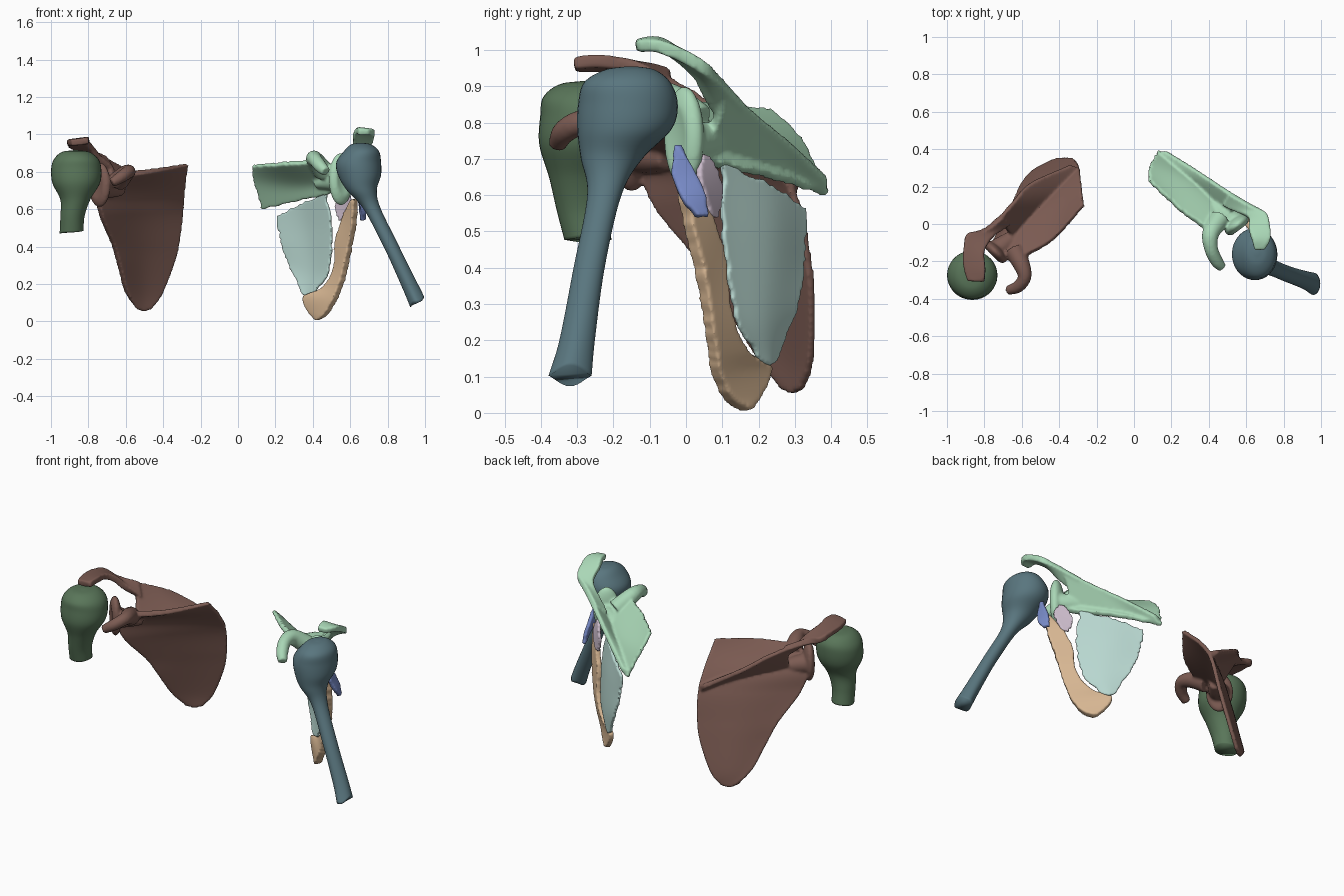
import bpy, bmesh, math, random
from mathutils import Vector as V

random.seed(4)


def spline(pts, n):
    """Catmull-Rom resampling of a short list of vectors."""
    p = [pts[0] * 2 - pts[1]] + list(pts) + [pts[-1] * 2 - pts[-2]]
    out = []
    for i in range(n):
        s = i / (n - 1) * (len(pts) - 1)
        k = min(int(s), len(pts) - 2)
        t = s - k
        a, b, c, d = p[k:k + 4]
        out.append(0.5 * (2 * b + (c - a) * t + (2 * a - 5 * b + 4 * c - d) * t ** 2
                          + (3 * b - a - 3 * c + d) * t ** 3))
    return out


def plate(bm, rows, t0=.012, t1=.012, jag=0, nu=22, nv=30):
    """Curved closed sheet; half thickness runs from t0 (first column) to t1."""
    across = [spline([V(p) for p in r], nu) for r in rows]
    cols = [spline([r[i] for r in across], nv) for i in range(nu)]
    top, bot = [], []
    for i in range(nu):
        a, b = [], []
        for j in range(nv):
            du = cols[min(i + 1, nu - 1)][j] - cols[max(i - 1, 0)][j]
            dv = cols[i][min(j + 1, nv - 1)] - cols[i][max(j - 1, 0)]
            n = du.cross(dv).normalized()
            p = cols[i][j].copy()
            if jag and (i in (0, nu - 1) or j in (0, nv - 1)):
                p += (du.normalized() + dv.normalized()) * random.uniform(-jag, jag)
            h = t0 + (t1 - t0) * i / (nu - 1)
            a.append(bm.verts.new(p + n * h))
            b.append(bm.verts.new(p - n * h))
        top.append(a)
        bot.append(b)
    for g in (top, bot):
        for i in range(nu - 1):
            for j in range(nv - 1):
                bm.faces.new((g[i][j], g[i + 1][j], g[i + 1][j + 1], g[i][j + 1]))
    rim = [(i, 0) for i in range(nu)] + [(nu - 1, j) for j in range(1, nv)] \
        + [(i, nv - 1) for i in range(nu - 2, -1, -1)] + [(0, j) for j in range(nv - 2, 0, -1)]
    for (i, j), (k, l) in zip(rim, rim[1:] + rim[:1]):
        bm.faces.new((top[i][j], top[k][l], bot[k][l], bot[i][j]))


def skin(bm, rings):
    for r, s in zip(rings, rings[1:]):
        for i in range(len(r)):
            k = (i + 1) % len(r)
            bm.faces.new((r[i], r[k], s[k], s[i]))
    bm.faces.new(rings[0])
    bm.faces.new(rings[-1][::-1])


def tube(bm, pts, seg=20):
    """Round rod through (x, y, z, radius) points."""
    c = spline([V(p[:3]) for p in pts], 20)
    r = spline([V((p[3], 0, 0)) for p in pts], 20)
    rings = []
    for i in range(20):
        t = (c[min(i + 1, 19)] - c[max(i - 1, 0)]).normalized()
        u = t.cross(V((.3, .1, 1))).normalized()
        w = t.cross(u)
        rings.append([bm.verts.new(c[i] + (u * math.cos(a) + w * math.sin(a)) * r[i].x)
                      for a in (math.tau * k / seg for k in range(seg))])
    skin(bm, rings)


def level_rings(bm, data, tilt=0, seg=36):
    """Long bone from horizontal oval sections (x, y, z, rx, ry)."""
    c = spline([V(d[:3]) for d in data], 60)
    r = spline([V((d[3], d[4], 0)) for d in data], 60)
    rings = []
    for j, (p, q) in enumerate(zip(c, r)):
        f = tilt * max(0, 1 - j / 12)
        rings.append([bm.verts.new(p + V((q.x * math.cos(a), q.y * math.sin(a),
                                          f * (math.cos(a) + .35 * math.cos(3 * a)))))
                      for a in (math.tau * k / seg for k in range(seg))])
    skin(bm, rings)


def socket(bm, centre, normal, size):
    """Oval joint cup: size = (depth, width, height) radii."""
    n = V((normal[0], normal[1], 0)).normalized()
    t = V((-n.y, n.x, 0))
    res = bmesh.ops.create_uvsphere(bm, u_segments=28, v_segments=18, radius=1)
    for v in res['verts']:
        a, b, h = v.co
        a = min(a, .55 + .5 * (b * b + h * h)) if a > 0 else a
        v.co = V(centre) + n * a * size[0] + t * b * size[1] + V((0, 0, h * size[2]))


def finish(name, bm, color, voxel=.008, smooth=4):
    bmesh.ops.recalc_face_normals(bm, faces=bm.faces)
    me = bpy.data.meshes.new(name)
    bm.to_mesh(me)
    bm.free()
    ob = bpy.data.objects.new(name, me)
    bpy.context.collection.objects.link(ob)
    m = bpy.data.materials.new(name + "_color")
    m.diffuse_color = (*color, 1)
    me.materials.append(m)
    for f in me.polygons:
        f.use_smooth = True
    if voxel:
        r = ob.modifiers.new("Fuse", 'REMESH')
        r.mode = 'VOXEL'
        r.voxel_size = voxel
        r.use_smooth_shade = True
    s = ob.modifiers.new("Soften", 'SMOOTH')
    s.factor, s.iterations = .5, smooth


# Intact scapula: blade, spine, acromion, coracoid, socket
bm = bmesh.new()
plate(bm, [[(-.58, -.17, .79), (-.43, -.08, .81), (-.27, .10, .84)],
           [(-.74, -.13, .70), (-.51, .07, .70), (-.285, .23, .71)],
           [(-.735, -.08, .57), (-.525, .13, .58), (-.295, .305, .59)],
           [(-.67, .05, .41), (-.51, .20, .42), (-.315, .34, .42)],
           [(-.64, .11, .31), (-.51, .235, .31), (-.345, .35, .30)],
           [(-.60, .20, .16), (-.51, .28, .15), (-.41, .345, .14)],
           [(-.55, .27, .075), (-.51, .295, .055), (-.465, .32, .065)]], .018, .011, nv=44)
plate(bm, [[(-.66, -.06, .72), (-.72, .03, .875)], [(-.53, .09, .70), (-.64, .125, .83)],
           [(-.41, .19, .66), (-.55, .22, .765)], [(-.30, .30, .61), (-.34, .315, .64)]], .02, .012)
plate(bm, [[(-.89, -.305, .955), (-.80, -.31, .965)], [(-.912, -.22, .955), (-.795, -.24, .97)],
           [(-.91, -.12, .95), (-.80, -.15, .955)], [(-.89, -.05, .935), (-.77, -.09, .92)],
           [(-.80, -.03, .91), (-.73, -.05, .86)], [(-.71, .04, .875), (-.67, 0, .80)]], .018, .018)
tube(bm, [(-.64, -.14, .75, .055), (-.60, -.22, .79, .045), (-.585, -.285, .80, .036),
          (-.62, -.335, .775, .033), (-.675, -.355, .74, .025)])
tube(bm, [(-.62, -.05, .70, .03), (-.68, -.10, .71, .05), (-.74, -.145, .72, .06)])
socket(bm, (-.74, -.15, .73), (-.7, -.7), (.035, .075, .12))
finish("intact_scapula", bm, (.20, .105, .085))

# Short humeral head beside the intact scapula
bm = bmesh.new()
level_rings(bm, [(-.89, -.27, .475, .064, .065), (-.885, -.285, .56, .065, .072),
                 (-.87, -.29, .65, .08, .088), (-.865, -.28, .74, .128, .125),
                 (-.865, -.272, .82, .134, .13), (-.865, -.272, .87, .117, .122),
                 (-.868, -.27, .905, .075, .08), (-.868, -.27, .915, .012, .012)], .006)
finish("short_humeral_head", bm, (.10, .18, .10), None, 2)

# Fractured scapula, upper fragment
bm = bmesh.new()
plate(bm, [[(.40, -.04, .86), (.24, .08, .845), (.075, .235, .835)],
           [(.52, .01, .76), (.31, .19, .74), (.09, .32, .74)],
           [(.52, .05, .69), (.32, .25, .645), (.128, .39, .60)]], .018, .011, .006)
plate(bm, [[(.50, .06, .75), (.60, .11, .90)], [(.36, .20, .71), (.47, .195, .82)],
           [(.24, .29, .67), (.33, .29, .74)], [(.13, .385, .615), (.17, .39, .645)]], .02, .013)
plate(bm, [[(.70, -.135, 1.01), (.645, -.14, 1.012)], [(.728, -.08, 1.01), (.63, -.08, 1.022)],
           [(.725, 0, .98), (.615, -.03, .99)], [(.705, .06, .945), (.615, .03, .935)],
           [(.63, .10, .915), (.56, .06, .86)], [(.52, .16, .85), (.48, .10, .79)]], .018, .018)
tube(bm, [(.46, .03, .80, .055), (.41, -.05, .865, .046), (.412, -.13, .865, .037),
          (.44, -.195, .83, .034), (.47, -.232, .80, .026)])
tube(bm, [(.42, .10, .74, .03), (.49, .05, .75, .05), (.55, 0, .75, .06)])
socket(bm, (.55, -.005, .76), (.6, -.8), (.04, .075, .14))
finish("upper_scapula_fragment", bm, (.40, .68, .47))

# Fractured scapula, blade fragment
bm = bmesh.new()
plate(bm, [[(.47, .10, .69), (.34, .23, .63), (.205, .33, .565)],
           [(.50, .105, .48), (.37, .23, .47), (.23, .322, .43)],
           [(.485, .135, .27), (.40, .22, .27), (.275, .305, .30)],
           [(.40, .205, .14), (.375, .228, .135), (.345, .245, .145)]], .008, .009, .007)
finish("blade_fragment", bm, (.48, .68, .63), .006, 3)

# Fractured scapula, lateral border and inferior tip
bm = bmesh.new()
plate(bm, [[(.632, -.02, .655), (.602, .0, .65)], [(.622, .005, .52), (.56, .065, .55)],
           [(.60, .035, .40), (.525, .10, .43)], [(.575, .055, .28), (.515, .12, .28)],
           [(.545, .07, .18), (.45, .165, .175)], [(.51, .085, .10), (.352, .23, .13)],
           [(.47, .12, .035), (.375, .21, .06)], [(.435, .16, .008), (.415, .18, .008)]],
      .022, .014, .003, 14, 50)
finish("lateral_border_fragment", bm, (.68, .47, .29), .007)

# Two small loose fragments
bm = bmesh.new()
plate(bm, [[(.64, -.03, .74), (.65, -.015, .735)], [(.655, -.038, .65), (.65, .02, .67)],
           [(.675, -.005, .58), (.655, .05, .61)], [(.675, .03, .54), (.66, .062, .54)]],
      .013, .011, .002, 10, 20)
finish("outer_chip", bm, (.19, .26, .58), .006)
bm = bmesh.new()
plate(bm, [[(.575, .04, .71), (.555, .06, .71)], [(.60, .035, .66), (.535, .085, .66)],
           [(.60, .045, .61), (.525, .095, .60)], [(.575, .065, .545), (.54, .085, .54)]],
      .010, .009, .007, 10, 20)
finish("inner_chip", bm, (.60, .50, .60), .006, 2)

# Long humerus beside the fractured scapula
bm = bmesh.new()
level_rings(bm, [(.96, -.32, .10, .037, .06), (.915, -.30, .20, .040, .049),
                 (.82, -.267, .40, .042, .043), (.718, -.225, .60, .046, .047),
                 (.662, -.205, .70, .080, .085), (.65, -.17, .78, .115, .130),
                 (.645, -.16, .85, .120, .138), (.66, -.162, .91, .094, .120),
                 (.658, -.155, .945, .055, .070), (.657, -.15, .955, .01, .012)], .022)
finish("long_humerus", bm, (.10, .18, .21), None, 2)
